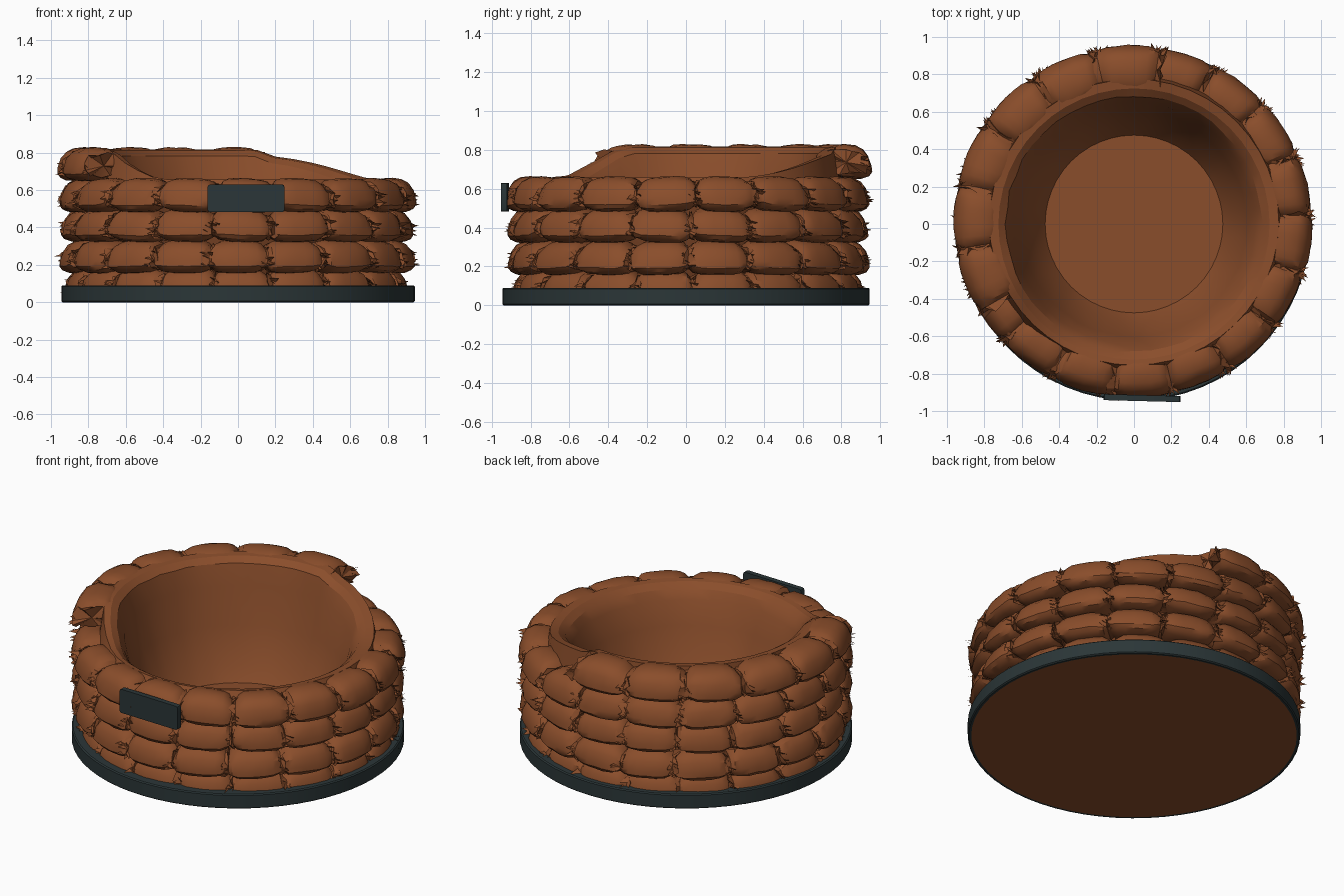
import bpy, bmesh, math, random
from mathutils import Vector, Matrix

if "Cube" in bpy.data.objects:
    bpy.data.objects.remove(bpy.data.objects["Cube"])

random.seed(4)


def material(name, rgb):
    m = bpy.data.materials.new(name)
    m.diffuse_color = (*rgb, 1)
    m.use_nodes = True
    m.node_tree.nodes["Principled BSDF"].inputs["Base Color"].default_value = m.diffuse_color
    return m


BROWN = material("brown sandbag cloth", (0.255, 0.075, 0.024))
DARK = material("dark slate metal", (0.024, 0.037, 0.039))


def finish(bm, name, mats, angle=30):
    bmesh.ops.recalc_face_normals(bm, faces=bm.faces)
    me = bpy.data.meshes.new(name)
    bm.to_mesh(me)
    bm.free()
    for m in mats:
        me.materials.append(m)
    ob = bpy.data.objects.new(name, me)
    bpy.context.collection.objects.link(ob)
    bpy.ops.object.select_all(action='DESELECT')
    bpy.context.view_layer.objects.active = ob
    ob.select_set(True)
    bpy.ops.object.shade_smooth_by_angle(angle=math.radians(angle))
    return ob


def bridge(bm, rings):
    # quads between consecutive closed rings of vertices
    for a, b in zip(rings, rings[1:]):
        n = len(a)
        for i in range(n):
            j = (i + 1) % n
            bm.faces.new((a[i], a[j], b[j], b[i]))


def polar(r, a, z):
    return (r * math.cos(a), r * math.sin(a), z)


def bag_point(r, a, z):
    # the stacked rows are slightly narrower front to back
    return (r * math.cos(a) - 0.004, r * math.sin(a) * 0.98 + 0.01, z)


def smoothstep(t):
    t = max(0, min(1, t))
    return t * t * (3 - 2 * t)


# Base: dark band with brown underside
bm = bmesh.new()
N = 64
rings = []
for r, z in [(0.925, 0.0), (0.938, 0.0), (0.945, 0.006), (0.945, 0.084), (0.938, 0.09), (0.80, 0.09)]:
    rings.append([bm.verts.new(polar(r, 2 * math.pi * i / N, z)) for i in range(N)])
bridge(bm, rings)
under = bm.faces.new(rings[0])
under.material_index = 1
bm.faces.new(rings[-1])
finish(bm, "base_ring", [DARK, BROWN])

# Sandbags: pillow lofts along an arc, pinched ends with ragged frill
HALF = [(-1.08, 0.72, 0.96), (-0.95, 0.60, 0.84), (-0.82, 0.82, 0.92),
        (-0.62, 0.95, 0.98), (-0.3, 1.0, 1.0)]
SECTIONS = HALF + [(0, 1.0, 1.0)] + [(-s, h, w) for s, h, w in reversed(HALF)]
SIDES = 16


def power(v, p):
    return math.copysign(abs(v) ** p, v)


def add_bag(bm, angle, half_angle, r0, z0, hw, hh):
    tilt = random.uniform(-0.007, 0.007)
    r0 += random.uniform(-0.006, 0.006)
    rings = []
    for s, h, w in SECTIONS:
        ring = []
        for k in range(SIDES):
            t = 2 * math.pi * k / SIDES
            u, v = power(math.cos(t), 0.8), power(math.sin(t), 0.8)
            j = 0.003
            da = 0
            if abs(s) > 1:
                j = 0.013
                da = random.uniform(-0.03, 0.03)
            elif abs(s) > 0.8:
                j = 0.007
            # fuller belly low down, sloping top
            r = r0 + u * hw * w - 0.02 * v * h + random.uniform(-j, j)
            z = z0 + v * hh * h + tilt * s + random.uniform(-j, j) * 0.8
            z -= (0.022 if u > 0 else 0) * u * (1 - abs(v)) + 0.012 * (1 - h)
            ring.append(bm.verts.new(bag_point(r, angle + s * half_angle + da, z)))
        rings.append(ring)
    bridge(bm, rings)
    for end in (rings[0], rings[-1]):
        c = bm.verts.new(sum((v.co for v in end), Vector()) / SIDES)
        for i in range(SIDES):
            bm.faces.new((end[i], end[(i + 1) % SIDES], c))
    # loose cloth points at the seams
    for sgn in (-1, 1):
        for _ in range(3):
            a = angle + sgn * half_angle * random.uniform(0.88, 1.05)
            z = z0 + random.uniform(-0.6, 0.2) * hh
            ro = r0 + hw + random.uniform(0.0, 0.03)
            ri = r0 + hw * 0.65
            tri = [(ri, a - 0.02, z + 0.016), (ri, a + 0.02, z - 0.012),
                   (ro, a + sgn * 0.035, z + random.uniform(-0.02, 0.02))]
            bm.faces.new([bm.verts.new(bag_point(*p)) for p in tri])


STEP = math.radians(20)
# (centre height, centre radius, half width, phase in degrees)
ROWS = [(0.095, 0.80, 0.120, 272), (0.245, 0.825, 0.125, 270.5),
        (0.412, 0.825, 0.120, 271.5), (0.572, 0.845, 0.108, 273)]
for n, (z, r, hw, phase) in enumerate(ROWS):
    bm = bmesh.new()
    for i in range(18):
        add_bag(bm, math.radians(phase + random.uniform(-0.6, 0.6)) + i * STEP, STEP / 2, r, z, hw, 0.091)
    finish(bm, f"sandbag_row_{n + 1}", [BROWN])

# Partial top row on the back left
bm = bmesh.new()
START, END, COUNT = math.radians(81), math.radians(211), 6
step = (END - START) / COUNT
for i in range(COUNT):
    add_bag(bm, START + (i + 0.5) * step, step / 2, 0.84, 0.738, 0.12, 0.09)
finish(bm, "sandbag_top_row", [BROWN])

# Inner bowl: its rim rises to meet the partial top row
bm = bmesh.new()
N = 48


def rim(a):
    d = math.degrees(a)
    k = smoothstep((d - 18) / 64) * (1 - smoothstep((d - 205) / 35))
    full = smoothstep((d - 74) / 10) * (1 - smoothstep((d - 206) / 8))
    return 0.657 + 0.125 * k + 0.035 * full, k


rings = []
for m in range(8):
    ring = []
    for i in range(N):
        a = 2 * math.pi * i / N
        zr, k = rim(a)
        front = max(0, -math.sin(a))
        profile = [(0.475, 0.13), (0.53, 0.22), (0.605, 0.43), (0.65, 0.57 + 0.09 * k),
                   (0.685, zr - 0.035), (0.725, zr - 0.006), (0.775 - 0.02 * front, zr), (0.80, 0.58)]
        r, z = profile[m]
        if 0 < m < 5:
            r += random.uniform(-0.006, 0.006)
        ring.append(bm.verts.new(polar(r, a, z)))
    rings.append(ring)
bridge(bm, rings)
bm.faces.new(rings[0])
finish(bm, "inner_bowl", [BROWN], 20)

# Front plate
bm = bmesh.new()
bmesh.ops.create_cube(bm, size=1)
bmesh.ops.scale(bm, vec=(0.41, 0.032, 0.148), verts=bm.verts)
corners = [e for e in bm.edges if abs(e.verts[0].co.y - e.verts[1].co.y) > 0.01]
bmesh.ops.bevel(bm, geom=corners, offset=0.013, segments=2, affect='EDGES', profile=0.5)
bmesh.ops.transform(bm, matrix=Matrix.Translation((0.043, -0.931, 0.556)) @ Matrix.Rotation(math.radians(-1.5), 4, 'Z'),
                    verts=bm.verts)
finish(bm, "front_plate", [DARK])
